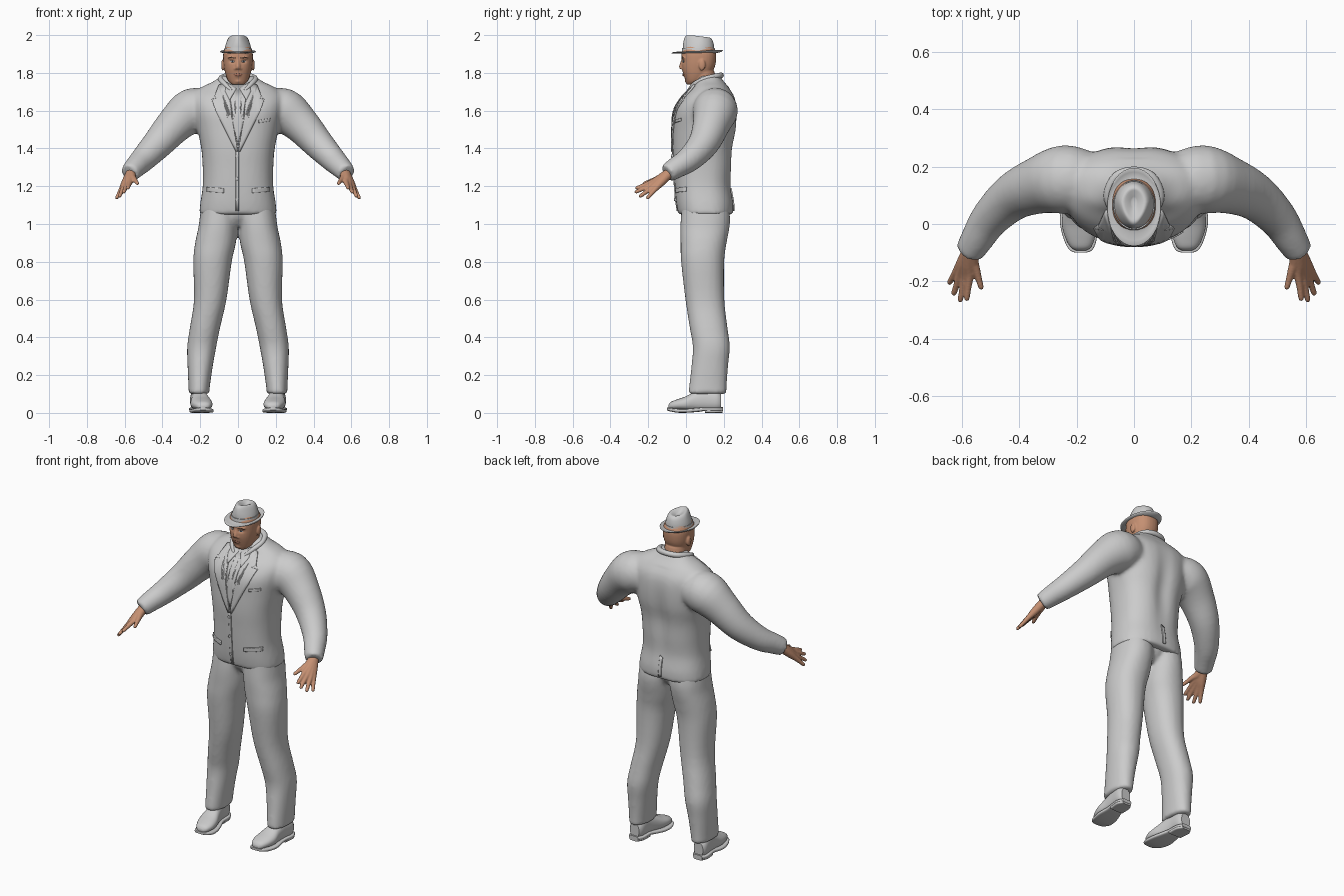
import bpy, bmesh, math
from mathutils import Vector
from mathutils.bvhtree import BVHTree

old = bpy.data.objects.get("Cube")
if old:
    bpy.data.objects.remove(old)


def material(name, rgb):
    m = bpy.data.materials.new(name)
    m.use_nodes = True
    m.diffuse_color = (*rgb, 1)
    m.node_tree.nodes["Principled BSDF"].inputs["Base Color"].default_value = (*rgb, 1)
    return m


CLOTH = material("grey_cloth", (0.6, 0.6, 0.6))
SKIN = material("skin", (0.56, 0.28, 0.17))
LIP = material("lip", (0.42, 0.18, 0.12))
BROW = material("dark_brown", (0.1, 0.055, 0.035))
WHITE = material("eye_white", (0.6, 0.6, 0.6))
IRIS = material("eye_blue", (0.08, 0.13, 0.2))
X, Y, Z = Vector((1, 0, 0)), Vector((0, 1, 0)), Vector((0, 0, 1))


def spline(rows, k=4):
    """Smooth curve through rows of numbers."""
    rows = [Vector(r) for r in rows]
    out = []
    for i in range(len(rows) - 1):
        a, b, c, d = rows[max(i - 1, 0)], rows[i], rows[i + 1], rows[min(i + 2, len(rows) - 1)]
        for j in range(k):
            t = j / k
            out.append(0.5 * (2 * b + (c - a) * t + (2 * a - 5 * b + 4 * c - d) * t * t
                              + (3 * b - a - 3 * c + d) * t ** 3))
    return out + [rows[-1]]


def ring(c, u, v, a, b, p=2.0, n=32):
    pts = []
    for i in range(n):
        t = math.tau * i / n
        co, si = math.cos(t), math.sin(t)
        pts.append(c + u * a * math.copysign(abs(co) ** (2 / p), co)
                   + v * b * math.copysign(abs(si) ** (2 / p), si))
    return pts


def bridge(bm, rings):
    vs = [[bm.verts.new(p) for p in r] for r in rings]
    n = len(vs[0])
    for r, s in zip(vs, vs[1:]):
        for i in range(n):
            bm.faces.new((r[i], r[(i + 1) % n], s[(i + 1) % n], s[i]))
    bm.faces.new(vs[0][::-1])
    bm.faces.new(vs[-1])


def loft(bm, rows, v=Y, p=2.0, k=4, side=1):
    """Rows are centre x, y, z and two half widths."""
    bridge(bm, [ring(Vector((r[0] * side, r[1], r[2])), X, v, r[3], r[4], p)
                for r in spline(rows, k)])


def tube(bm, rows, side=1, k=4, n=20):
    """Rows are x, y, z and radius."""
    pts = spline(rows, k)
    cs = [Vector((r[0] * side, r[1], r[2])) for r in pts]
    rings = []
    for i, c in enumerate(cs):
        q = (cs[min(i + 1, len(cs) - 1)] - cs[max(i - 1, 0)]).to_track_quat('Z', 'Y')
        rings.append(ring(c, q @ X, q @ Y, pts[i][3], pts[i][3], n=n))
    bridge(bm, rings)


def ball(bm, c, r):
    geo = bmesh.ops.create_uvsphere(bm, u_segments=20, v_segments=12, radius=1)
    for w in geo["verts"]:
        w.co = Vector((c[i] + w.co[i] * r[i] for i in range(3)))


def bake(ob):
    dg = bpy.context.evaluated_depsgraph_get()
    me = bpy.data.meshes.new_from_object(ob.evaluated_get(dg))
    ob.modifiers.clear()
    ob.data = me


def finish(bm, name, mat, voxel=0, smooth=6):
    bmesh.ops.recalc_face_normals(bm, faces=bm.faces)
    me = bpy.data.meshes.new(name)
    bm.to_mesh(me)
    bm.free()
    ob = bpy.data.objects.new(name, me)
    bpy.context.collection.objects.link(ob)
    me.materials.append(mat)
    if voxel:
        m = ob.modifiers.new("merge", 'REMESH')
        m.mode, m.voxel_size = 'VOXEL', voxel
        m = ob.modifiers.new("soften", 'SMOOTH')
        m.factor, m.iterations = 0.5, smooth
        bake(ob)
        if not ob.data.materials:
            ob.data.materials.append(mat)
    bpy.ops.object.select_all(action='DESELECT')
    ob.select_set(True)
    bpy.context.view_layer.objects.active = ob
    bpy.ops.object.shade_smooth_by_angle(angle=math.radians(45))
    return ob


def surface(ob):
    return BVHTree.FromPolygons([v.co for v in ob.data.vertices],
                                [p.vertices[:] for p in ob.data.polygons])


def drape(name, tree, outline, mat, lift=0.003, mirror=True, face=-1, thick=0.008):
    """Lay a thin plate, outlined in x and z, on a surface."""
    bm = bmesh.new()
    for s in ((1, -1) if mirror else (1,)):
        bm.faces.new([bm.verts.new((x * s, 0, z)) for x, z in outline])
    bmesh.ops.triangulate(bm, faces=bm.faces)
    bmesh.ops.subdivide_edges(bm, edges=bm.edges, cuts=5, use_grid_fill=True)
    for v in bm.verts:
        hit = tree.ray_cast(Vector((v.co.x, face, v.co.z)), -face * Y)[0]
        v.co = (hit or tree.find_nearest(v.co)[0]) + Y * face * lift
    ob = finish(bm, name, mat)
    m = ob.modifiers.new("thickness", 'SOLIDIFY')
    m.thickness, m.offset = thick, 0
    return ob


def oval(cx, cz, a, b, n=12):
    return [(cx + a * math.cos(math.tau * i / n), cz + b * math.sin(math.tau * i / n)) for i in range(n)]


# Jacket: torso and sleeves merged into one skin
bm = bmesh.new()
loft(bm, [(0, .105, 1.05, .206, .146), (0, .10, 1.11, .2, .152), (0, .09, 1.2, .187, .15),
          (0, .09, 1.3, .187, .156), (0, .09, 1.4, .195, .162), (0, .1, 1.5, .215, .17),
          (0, .105, 1.6, .235, .167), (0, .12, 1.67, .24, .14), (0, .13, 1.72, .2, .1),
          (0, .125, 1.755, .13, .075), (0, .125, 1.785, .088, .054)], p=2.4)
for s in (1, -1):
    tube(bm, [(.15, .15, 1.6, .1), (.24, .155, 1.6, .12), (.33, .135, 1.53, .1), (.42, .095, 1.43, .083),
              (.5, .02, 1.345, .068), (.545, -.05, 1.3, .058), (.575, -.1, 1.268, .05)], s, n=32)
jacket = finish(bm, "jacket", CLOTH, .011, 8)
for v in jacket.data.vertices:  # spine hollow
    if v.co.y > .15 and v.co.z < 1.72:
        v.co.y -= .018 * math.exp(-(v.co.x / .05) ** 2 - ((v.co.z - 1.42) / .2) ** 2)
body = surface(jacket)

# Jacket and shirt details
drape("shirt_front", body, [(-.05, 1.735), (-.045, 1.62), (0, 1.41), (.045, 1.62), (.05, 1.735)], CLOTH, 0, False)
drape("lapels", body, [(.05, 1.745), (.1, 1.735), (.125, 1.675), (.105, 1.665), (.14, 1.66), (.11, 1.58),
                       (.012, 1.385), (.0, 1.385), (.035, 1.58)], CLOTH, .005)
drape("shirt_collar", body, [(.008, 1.715), (.06, 1.75), (.068, 1.7), (.045, 1.655)], CLOTH, .007)
drape("tie", body, [(-.014, 1.71), (-.01, 1.675), (-.02, 1.5), (0, 1.42), (.02, 1.5), (.01, 1.675), (.014, 1.71)],
      CLOTH, .005, False)
drape("front_edge", body, [(-.012, 1.07), (-.012, 1.4), (.004, 1.4), (.004, 1.07)], CLOTH, .001, False)
drape("pocket_flaps", body, [(.075, 1.165), (.075, 1.188), (.165, 1.195), (.165, 1.172)], CLOTH, .003)
drape("breast_pocket", body, [(.11, 1.535), (.11, 1.55), (.17, 1.56), (.17, 1.545)], CLOTH, .001, False)
drape("back_vent", body, [(-.012, 1.07), (-.012, 1.18), (.006, 1.19), (.006, 1.07)], CLOTH, .002, False, 1)
for z in (1.36, 1.24, 1.13):
    drape("button", body, oval(-.006, z, .009, .009), CLOTH, .006, False)

bm = bmesh.new()
half = [(.035, .012, 1.705, .008), (.07, .045, 1.74, .013), (.092, .1, 1.768, .014), (.062, .165, 1.783, .015)]
tube(bm, half + [(0, .185, 1.787, .015)] + [(-x, y, z, r) for x, y, z, r in half[::-1]])
finish(bm, "jacket_collar", CLOTH)

# Trousers
bm = bmesh.new()
for s in (1, -1):
    loft(bm, [(.1, .1, 1.12, .09, .12), (.102, .103, 1.04, .1, .13), (.107, .1, .98, .103, .13),
              (.119, .093, .9, .108, .122), (.135, .088, .8, .102, .114), (.147, .1, .6, .086, .103),
              (.175, .12, .45, .08, .1), (.192, .134, .35, .077, .098), (.2, .126, .25, .067, .097),
              (.206, .115, .13, .056, .1), (.207, .115, .1, .057, .102)], p=2.2, side=s)
loft(bm, [(0, .1, .99, .06, .07), (0, .1, 1.04, .1, .11), (0, .1, 1.12, .12, .12)])
finish(bm, "trousers", CLOTH, .011, 5)

# Shoes, with soles and heels
uppers, soles = bmesh.new(), bmesh.new()
for s in (1, -1):
    loft(uppers, [(.185, -.093, .032, .016, .01), (.185, -.08, .038, .036, .02), (.188, -.045, .044, .052, .028),
                  (.195, 0, .05, .056, .038), (.201, .05, .062, .046, .052), (.208, .1, .07, .041, .06),
                  (.212, .16, .066, .042, .056), (.213, .186, .06, .03, .042)], Z, 2.3, side=s)
    loft(soles, [(.185, -.1, .021, .018, .007), (.185, -.088, .018, .042, .009), (.188, -.045, .012, .059, .011),
                 (.196, .01, .012, .062, .011), (.203, .07, .017, .049, .011), (.208, .1, .02, .045, .01),
                 (.212, .16, .02, .047, .01), (.213, .195, .02, .03, .01)], Z, 4, side=s)
    loft(soles, [(.208, .1, .012, .043, .012), (.212, .16, .012, .045, .012), (.213, .193, .012, .028, .012)],
         Z, 5, side=s)
finish(uppers, "shoe_uppers", CLOTH)
finish(soles, "shoe_soles", CLOTH)

# Hands: each digit runs from the wrist over its knuckle to the tip
digits = [((.572, -.18, 1.222), (.583, -.268, 1.188)), ((.589, -.185, 1.207), (.606, -.272, 1.166)),
          ((.605, -.175, 1.196), (.629, -.248, 1.143)), ((.615, -.16, 1.188), (.645, -.208, 1.133)),
          ((.55, -.158, 1.238), (.53, -.228, 1.212))]
bm = bmesh.new()
for s in (1, -1):
    for knuckle, tip in digits:
        k, t = Vector(knuckle), Vector(tip)
        tube(bm, [(.565, -.08, 1.277, .026), (*(k * .5 + Vector((.287, -.05, 1.257 * .5))), .022), (*k, .015),
                  (*k.lerp(t, .5), .0115), (*k.lerp(t, .9), .0095), (*t, .004)], s, n=12)
finish(bm, "hands", SKIN, .0045, 3)

# Head, neck, nose and ears
bm = bmesh.new()
loft(bm, [(0, .13, 1.66, .07, .05), (0, .107, 1.72, .066, .062), (0, .088, 1.81, .064, .062)])
loft(bm, [(0, .03, 1.738, .03, .025), (0, .044, 1.755, .05, .045), (0, .057, 1.79, .065, .07),
          (0, .064, 1.825, .073, .086), (0, .068, 1.865, .078, .091), (0, .068, 1.91, .077, .09),
          (0, .068, 1.95, .058, .068)], p=2.3)
tube(bm, [(0, -.014, 1.872, .009), (0, -.025, 1.835, .012), (0, -.024, 1.822, .012)])
for s in (1, -1):
    ball(bm, (s * .014, -.016, 1.823), (.009, .01, .008))
    ball(bm, (s * .08, .085, 1.842), (.009, .018, .03))
    ball(bm, (s * .03, -.01, 1.88), (.026, .013, .007))
ball(bm, (0, -.004, 1.789), (.022, .014, .01))
ball(bm, (0, .01, 1.757), (.022, .016, .014))
head = finish(bm, "head", SKIN, .0045, 4)
for v in head.data.vertices:  # eye sockets
    if v.co.y < .04:
        v.co.y += .007 * math.exp(-((abs(v.co.x) - .03) / .014) ** 2 - ((v.co.z - 1.861) / .008) ** 2)
face = surface(head)
drape("eyes", face, oval(.03, 1.861, .012, .005), WHITE, .001, thick=.003)
drape("irises", face, oval(.03, 1.861, .0045, .0045), IRIS, .002, thick=.003)
drape("eyebrows", face, [(.012, 1.874), (.013, 1.88), (.035, 1.886), (.052, 1.879), (.035, 1.88)], BROW, .001, thick=.003)
drape("lips", face, oval(0, 1.79, .023, .006), LIP, .001, False, thick=.002)

# Hat: brim, crown and dented top in one skin
bm = bmesh.new()
loft(bm, [(0, .066, 1.905, .07, .08), (0, .06, 1.902, .091, .129), (0, .06, 1.908, .093, .132),
          (0, .066, 1.914, .074, .087), (0, .066, 1.95, .067, .082), (0, .066, 1.985, .055, .074),
          (0, .066, 1.999, .042, .06), (0, .07, 1.994, .026, .042), (0, .075, 1.982, .008, .015)], k=3)
for v in bm.verts:
    if v.co.z < 1.917:  # brim curls up at the sides and back
        edge = max(0, math.hypot(v.co.x / .093, (v.co.y - .06) / .132) - .75) * 4
        v.co.z += edge * (.007 * abs(v.co.x) / .093 + .012 * max(0, v.co.y - .06) / .132)
    else:  # pinched front, lower back
        rise = (v.co.z - 1.917) / .08
        v.co.x *= 1 - .4 * rise * max(0, min(1, (.08 - v.co.y) / .09))
        v.co.z -= .012 * rise * max(0, v.co.y - .03) / .1
finish(bm, "hat", CLOTH)
bm = bmesh.new()
loft(bm, [(0, .066, 1.912, .075, .088), (0, .066, 1.932, .072, .086)], k=1)
finish(bm, "hat_band", CLOTH)
